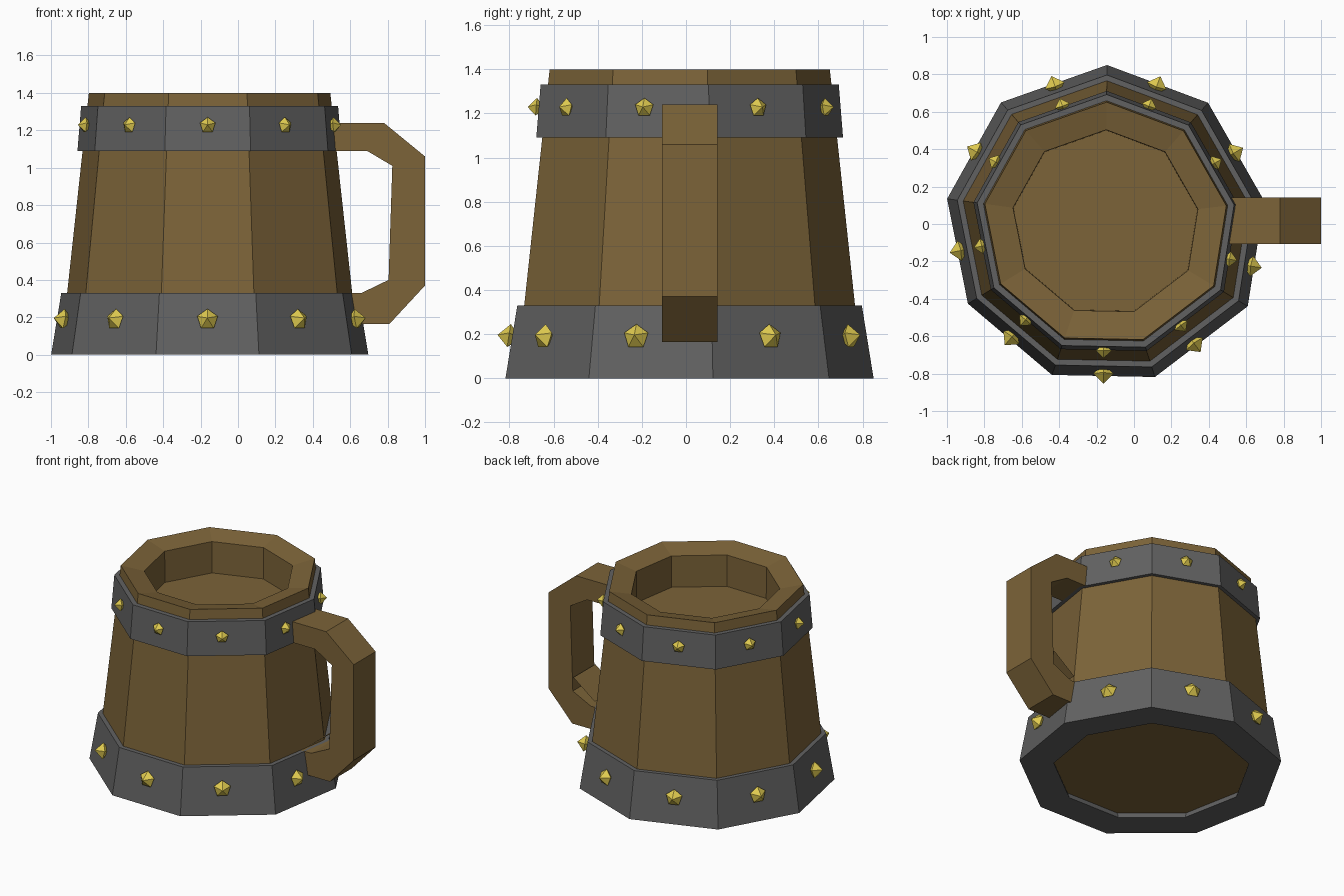
import bpy, bmesh
from mathutils import Vector, Matrix

if "Cube" in bpy.data.objects:
    bpy.data.objects.remove(bpy.data.objects["Cube"])

CX, CY, R0 = -0.155, 0.02, 0.858
# slightly uneven nine-sided outline of the mug at its foot
OUTLINE = [(-0.144, 0.85), (0.396, 0.648), (0.697, 0.122), (0.608, -0.44), (0.112, -0.818),
           (-0.4385, -0.807), (-0.888, -0.426), (-0.999, 0.135), (-0.711, 0.65)]


def material(name, colour):
    m = bpy.data.materials.new(name)
    m.diffuse_color = (*colour, 1)
    m.use_nodes = True
    m.node_tree.nodes["Principled BSDF"].inputs["Base Color"].default_value = m.diffuse_color
    return m


wood = material("wood", (0.20, 0.125, 0.04))
iron = material("iron", (0.12, 0.12, 0.12))
brass = material("brass", (0.75, 0.60, 0.08))


def finish(name, bm, mat):
    bmesh.ops.recalc_face_normals(bm, faces=bm.faces)
    me = bpy.data.meshes.new(name)
    bm.to_mesh(me)
    bm.free()
    me.materials.append(mat)
    ob = bpy.data.objects.new(name, me)
    bpy.context.collection.objects.link(ob)
    return ob


def scaled(p, r, z):
    k = r / R0
    return Vector((CX + (p[0] - CX) * k, CY + (p[1] - CY) * k, z))


def loft(name, profile, mat, closed):
    """Sweep a (radius, z) profile around the outline; cap ends if open."""
    bm = bmesh.new()
    loops = [[bm.verts.new(scaled(p, r, z)) for p in OUTLINE] for r, z in profile]
    pairs = list(zip(loops, loops[1:])) + ([(loops[-1], loops[0])] if closed else [])
    n = len(OUTLINE)
    for a, b in pairs:
        for i in range(n):
            j = (i + 1) % n
            bm.faces.new((a[i], a[j], b[j], b[i]))
    if not closed:
        bm.faces.new(loops[0])
        bm.faces.new(loops[-1])
    return finish(name, bm, mat)


# wooden body with an inward-sloping rim and a shallow recess at the top
loft("mug_body", [(0.803, 0.04), (0.653, 1.40), (0.5, 1.365), (0.497, 1.14)], wood, False)

# iron bands
loft("base_band", [(0.858, 0.0), (0.803, 0.33), (0.75, 0.33), (0.64, 0.0)], iron, True)
loft("upper_band", [(0.715, 1.09), (0.695, 1.33), (0.64, 1.33), (0.66, 1.09)], iron, True)

# handle: extruded C profile
Y0, Y1 = -0.108, 0.142
path = [(0.45, 1.24), (0.78, 1.24), (1.0, 1.06), (1.0, 0.37), (0.81, 0.165), (0.58, 0.165),
        (0.58, 0.33), (0.66, 0.33), (0.805, 0.40), (0.825, 1.01), (0.69, 1.09), (0.45, 1.09)]
bm = bmesh.new()
face = bm.faces.new([bm.verts.new((x, Y0, z)) for x, z in path])
ext = bmesh.ops.extrude_face_region(bm, geom=[face])
bmesh.ops.translate(bm, vec=(0, Y1 - Y0, 0),
                    verts=[v for v in ext["geom"] if isinstance(v, bmesh.types.BMVert)])
finish("handle", bm, wood)

# thin brace sheet in the lower corner of the handle
bm = bmesh.new()
bm.faces.new([bm.verts.new(c) for c in ((0.63, Y0, 0.37), (0.80, Y0, 0.50),
                                        (0.80, Y1, 0.50), (0.63, Y1, 0.37))])
finish("handle_brace", bm, wood)


# brass studs: five-sided double pyramids, one on each side of each band
def studs(name, r, z, size, tilt):
    bm = bmesh.new()
    for i, p in enumerate(OUTLINE):
        a, b = scaled(p, r, z), scaled(OUTLINE[(i + 1) % len(OUTLINE)], r, z)
        t = {2: 0.63, 3: 0.56}.get(i, 0.5)      # pushed clear of the handle
        edge = (b - a).normalized()
        normal = Vector((-edge.y, edge.x, tilt)).normalized()
        rot = normal.to_track_quat('Z', 'Y').to_matrix().to_4x4()
        place = Matrix.Translation(a.lerp(b, t) + normal * size * 0.35) @ rot
        for flip in (1, -1):
            half = Matrix.Translation((0, 0, flip * size * 0.45))
            bmesh.ops.create_cone(bm, segments=5, depth=size * 0.9, matrix=place @ half,
                                  radius1=size if flip > 0 else 0,
                                  radius2=0 if flip > 0 else size)
    bmesh.ops.remove_doubles(bm, verts=bm.verts, dist=0.0005)
    finish(name, bm, brass)


studs("base_studs", 0.827, 0.185, 0.058, 0.16)
studs("upper_studs", 0.704, 1.225, 0.044, 0.08)
